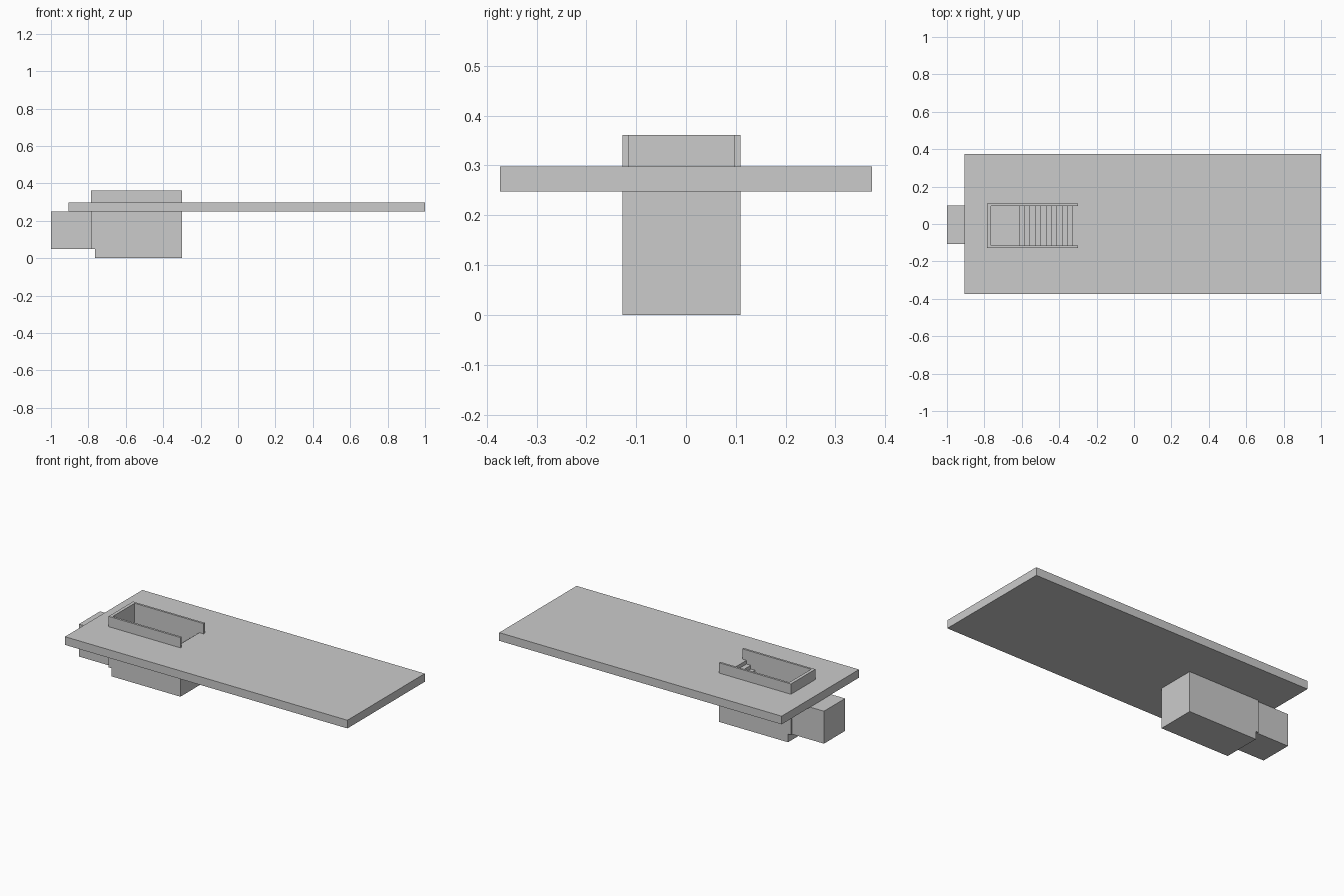
import bpy, bmesh

if "Cube" in bpy.data.objects:
    bpy.data.objects.remove(bpy.data.objects["Cube"])

Z_FLOOR, Z_DECK0, Z_DECK1, Z_TOP = 0.05, 0.248, 0.298, 0.361
X0, XW, X1 = -0.785, -0.765, -0.30        # stairwell: outer end, inner end, open end
Y0, Y0I, Y1I, Y1 = -0.127, -0.114, 0.096, 0.109


def prism(name, pts, a, b, axis):
    """Extrude a profile: axis 'z' takes (x, y) points, axis 'y' takes (x, z) points."""
    place = (lambda p, t: (p[0], p[1], t)) if axis == 'z' else (lambda p, t: (p[0], t, p[1]))
    bm = bmesh.new()
    face = bm.faces.new([bm.verts.new(place(p, a)) for p in pts])
    ext = bmesh.ops.extrude_face_region(bm, geom=[face], use_keep_orig=True)
    shift = (0, 0, b - a) if axis == 'z' else (0, b - a, 0)
    verts = [g for g in ext['geom'] if isinstance(g, bmesh.types.BMVert)]
    bmesh.ops.translate(bm, verts=verts, vec=shift)
    bmesh.ops.recalc_face_normals(bm, faces=bm.faces[:])
    me = bpy.data.meshes.new(name)
    bm.to_mesh(me)
    bm.free()
    ob = bpy.data.objects.new(name, me)
    bpy.context.collection.objects.link(ob)
    return ob


def rect(a, b, c, d):
    return [(a, c), (b, c), (b, d), (a, d)]


# Deck slab with the stairwell cut through it
deck = prism("deck_slab", rect(-0.907, 1.0, -0.373, 0.373), Z_DECK0, Z_DECK1, 'z')
cutter = prism("stairwell_cutter", rect(X0, X1, Y0, Y1), 0.1, 0.5, 'z')
cutter.hide_render = True
cutter.hide_viewport = False
mod = deck.modifiers.new("stairwell", 'BOOLEAN')
mod.operation = 'DIFFERENCE'
mod.solver = 'EXACT'
mod.object = cutter
bpy.context.view_layer.objects.active = deck
deck.select_set(True)
bpy.ops.object.modifier_apply(modifier=mod.name)
bpy.data.objects.remove(cutter)

# Side walls, notched under the end wall, rising to a parapet
side = [(XW, 0), (X1, 0), (X1, Z_TOP), (X0, Z_TOP), (X0, Z_FLOOR), (XW, Z_FLOOR)]
prism("side_wall_front", side, Y0, Y0I, 'y')
prism("side_wall_back", side, Y1I, Y1, 'y')

# End wall
prism("end_wall", rect(X0, XW, Y0I, Y1I), Z_FLOOR, Z_TOP, 'z')

# Landing and flight of stairs as one stepped profile
steps, xs = 11, -0.615
run, rise = (X1 - xs) / steps, (Z_DECK1 - Z_FLOOR) / steps
stair = [(X1, 0), (XW, 0), (XW, Z_FLOOR)]
for i in range(steps):
    x, z = xs + i * run, Z_FLOOR + i * rise
    stair += [(x, z), (x, z + rise)]
stair.append((X1, Z_DECK1))
prism("staircase", stair, Y0I, Y1I, 'y')

# Passage block beyond the landing
prism("passage_block", rect(-1.0, X0, -0.106, 0.098), Z_FLOOR, Z_DECK0, 'z')
